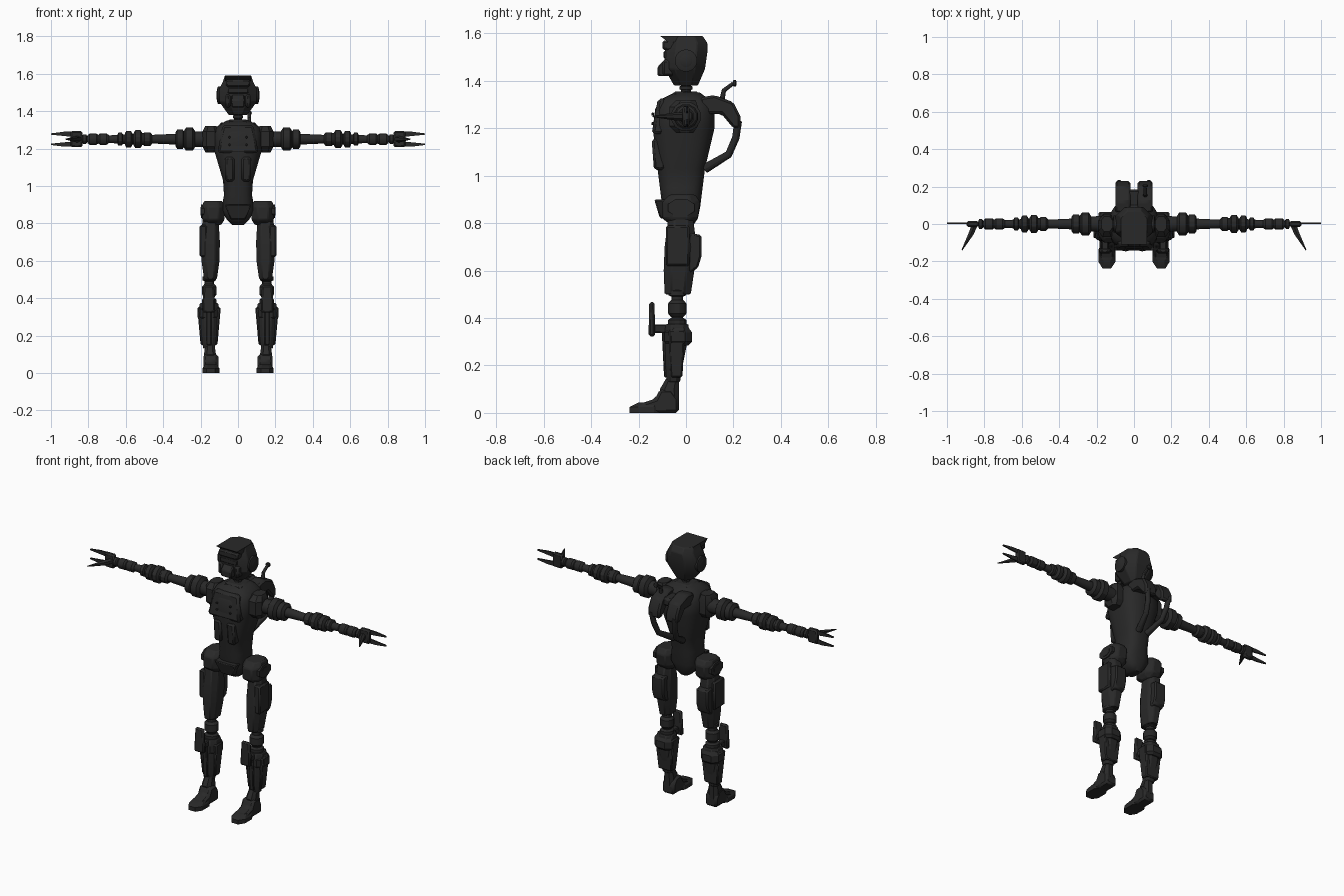
import bpy, bmesh, math
from mathutils import Vector

default_cube = bpy.data.objects.get("Cube")
if default_cube:
    bpy.data.objects.remove(default_cube)

charcoal = bpy.data.materials.new("charcoal_metal")
charcoal.use_nodes = True
grey = .022
charcoal.diffuse_color = (grey, grey, grey, 1)
shader = charcoal.node_tree.nodes["Principled BSDF"]
shader.inputs["Base Color"].default_value = charcoal.diffuse_color


def finish(name, bm, mirror=False, bevel=0, smooth_angle=30):
    bmesh.ops.recalc_face_normals(bm, faces=bm.faces)
    mesh = bpy.data.meshes.new(name)
    bm.to_mesh(mesh)
    bm.free()
    mesh.materials.append(charcoal)
    part = bpy.data.objects.new(name, mesh)
    bpy.context.collection.objects.link(part)
    if bevel:
        modifier = part.modifiers.new("bevel", "BEVEL")
        modifier.width = bevel
        modifier.limit_method = "ANGLE"
    if mirror:
        part.modifiers.new("mirror", "MIRROR")
    bpy.ops.object.select_all(action="DESELECT")
    part.select_set(True)
    bpy.context.view_layer.objects.active = part
    bpy.ops.object.shade_smooth_by_angle(angle=math.radians(smooth_angle))


def skin(name, rings, **options):
    """Join rings of points into a closed tube."""
    bm = bmesh.new()
    loops = [[bm.verts.new(point) for point in ring] for ring in rings]
    count = len(loops[0])
    for low, high in zip(loops, loops[1:]):
        for i in range(count):
            j = (i + 1) % count
            bm.faces.new((low[i], low[j], high[j], high[i]))
    bm.faces.new(loops[0])
    bm.faces.new(loops[-1])
    finish(name, bm, **options)


def circle(sides):
    turns = [math.tau * (i + .5) / sides for i in range(sides)]
    return [(math.cos(turn), math.sin(turn)) for turn in turns]


def loft(name, rows, x=0, sides=8, power=.8, **options):
    """Rows are height, half width, front, back; a low power squares the section."""
    reach = math.cos(math.pi / sides)

    def square(value):
        return math.copysign(abs(value / reach) ** power, value)
    rings = []
    for z, half_width, front, back in rows:
        middle, half_depth = (front + back) / 2, (back - front) / 2
        rings.append([(x + square(c) * half_width, middle + square(s) * half_depth, z)
                      for c, s in circle(sides)])
    skin(name, rings, **options)


def tube(name, path, radii, sides=12, **options):
    """Sweep a circle along a path with a radius at each point."""
    points = [Vector(point) for point in path]
    rings = []
    for i, (point, radius) in enumerate(zip(points, radii)):
        heading = points[min(i + 1, len(points) - 1)] - points[max(i - 1, 0)]
        turn = heading.to_track_quat("Z", "Y")
        rings.append([point + turn @ Vector((radius * c, radius * s, 0))
                      for c, s in circle(sides)])
    skin(name, rings, **options)


def bead(name, centre, axis, radius, width, **options):
    """A drum with chamfered rims."""
    steps = ((-.5, .7), (-.3, 1), (.3, 1), (.5, .7))
    tube(name, [Vector(centre) + Vector(axis) * width * step for step, _ in steps],
         [radius * scale for _, scale in steps], **options)


def box(name, centre, size, taper=1, lean=0, **options):
    """A block whose top is scaled by taper and shifted in y by lean."""
    x, y, z = centre
    w, d, h = (length / 2 for length in size)
    corners = ((-w, -d), (w, -d), (w, d), (-w, d))
    skin(name, [[(x + u, y + v, z - h) for u, v in corners],
                [(x + u * taper, y + v * taper + lean, z + h) for u, v in corners]], **options)


def side_plate(name, outline, inner, outer, **options):
    """Extrude a y, z outline across x."""
    skin(name, [[(x, y, z) for y, z in outline] for x in (inner, outer)], **options)


ACROSS, FORWARD, UP = Vector((1, 0, 0)), Vector((0, -1, 0)), Vector((0, 0, 1))
pair = {"mirror": True}

# Head: faceted helmet, peak, visor, muzzle and ear discs
loft("helmet", [(1.38, .05, -.05, .05), (1.45, .1, -.09, .08), (1.52, .1, -.09, .09),
                (1.56, .08, -.08, .09), (1.59, .07, -.07, .07)], bevel=.004)
side_plate("helmet_peak", [(-.11, 1.59), (-.07, 1.56), (.03, 1.58), (.03, 1.59)], -.07, .07)
box("brow", centre=(0, -.07, 1.55), size=(.13, .06, .04), bevel=.008)
box("visor", centre=(0, -.085, 1.51), size=(.11, .02, .03), bevel=.004)
side_plate("muzzle", [(-.07, 1.42), (-.12, 1.42), (-.12, 1.46), (-.09, 1.49)],
           -.035, .035, bevel=.006)
box("cheek_guard", centre=(.055, -.075, 1.455), size=(.03, .05, .07), bevel=.01, **pair)
bead("ear_disc", centre=(.1, 0, 1.485), axis=ACROSS, radius=.047, width=.025, sides=20, **pair)
bead("ear_hub", centre=(.105, 0, 1.485), axis=ACROSS, radius=.03, width=.02, sides=20, **pair)
tube("neck", [(0, 0, 1.33), (0, 0, 1.4)], [.022, .022])
bead("neck_ring", centre=(0, 0, 1.37), axis=UP, radius=.028, width=.02)

# Torso, waist and pelvis in one smooth shape
loft("torso", [(.79, .03, -.05, .03), (.82, .06, -.09, .05), (.87, .09, -.1, .06),
               (.95, .075, -.11, .07), (1.03, .08, -.12, .08), (1.2, .13, -.14, .12),
               (1.28, .13, -.13, .12), (1.32, .11, -.11, .1), (1.35, .06, -.05, .06)],
     sides=20, power=.7, smooth_angle=50)
box("chest_plate", centre=(0, -.12, 1.25), size=(.22, .05, .15), taper=.75, lean=.02, bevel=.012)
box("abdomen_plate", centre=(.045, -.11, 1.09), size=(.05, .05, .13), lean=-.01, bevel=.01, **pair)
box("collar", centre=(0, 0, 1.335), size=(.14, .14, .04), taper=.75, bevel=.008)
for height in (1.22, 1.26):
    bead("chest_bolt", (.045, -.14, height), axis=FORWARD, radius=.006, width=.012, **pair)
box("belt_plate", centre=(0, -.08, .86), size=(.08, .06, .08), taper=1.8, bevel=.006)

# Back unit with twin housings, curved struts and a hose
side_plate("back_housing", [(.06, 1.33), (.12, 1.34), (.2, 1.31), (.23, 1.25), (.23, 1.2),
                            (.2, 1.2), (.15, 1.26), (.06, 1.26)], .02, .1, bevel=.01, **pair)
box("back_bridge", centre=(0, .13, 1.29), size=(.08, .11, .05), bevel=.012)
tube("back_strut", [(.08, .22, 1.23), (.07, .21, 1.16), (.06, .18, 1.09), (.03, .08, 1.03)],
     [.016, .016, .016, .02], **pair)
tube("hose", [(.06, .15, 1.31), (.06, .16, 1.36), (.06, .2, 1.39)], [.012, .01, .008])
bead("hose_end", centre=(.06, .205, 1.39), axis=FORWARD, radius=.014, width=.015)

# Shoulders, then arms as tapering rods strung with joint drums
loft("shoulder_block", [(1.18, .03, -.04, .03), (1.21, .045, -.07, .05),
                        (1.29, .045, -.07, .05), (1.32, .03, -.04, .04)], x=.145, **pair)
arm_height = UP * 1.25


def along_arm(distance):
    return ACROSS * distance + arm_height


def arm_rod(name, start, end, thick, thin):
    tube(name, [along_arm(start), along_arm(end)], [thick, thin], **pair)


arm_rod("shoulder_axle", start=.12, end=.24, thick=.045, thin=.042)
arm_rod("upper_arm", start=.24, end=.5, thick=.034, thin=.022)
arm_rod("forearm", start=.5, end=.7, thick=.034, thin=.02)
arm_rod("wrist", start=.7, end=.87, thick=.024, thin=.012)
for joint, distance, radius, width in (
        ("shoulder_drum", .26, .064, .06), ("shoulder_ring", .31, .053, .05),
        ("arm_band", .485, .038, .05), ("elbow_drum", .535, .05, .045),
        ("elbow_ring", .585, .046, .04), ("forearm_band", .63, .036, .03),
        ("wrist_drum", .72, .031, .06), ("wrist_ring", .775, .031, .06),
        ("wrist_end", .82, .027, .025)):
    bead(joint, along_arm(distance), axis=ACROSS, radius=radius, width=width, **pair)

# Hands: palm, two blade fingers and an angled thumb
box("palm", centre=along_arm(.863), size=(.065, .03, .085), bevel=.008, **pair)
for finger, side in (("upper_finger", 1), ("lower_finger", -1)):
    blade = [(.86, .01), (1, .024), (1, .031), (.93, .04), (.86, .04)]
    skin(finger, [[along_arm(x) + UP * side * rise - FORWARD * y for x, rise in blade]
                  for y in (0, .008)], **pair)
tube("thumb", [(.85, 0, 1.25), (.87, -.05, 1.25), (.92, -.14, 1.25)], [.018, .016, .003],
     sides=6, **pair)

# Hips with octagonal caps
loft("hip_drum", [(.79, .04, -.06, .02), (.82, .06, -.1, .05), (.89, .06, -.1, .06),
                  (.92, .05, -.07, .04)], x=.132, bevel=.006, **pair)
for cap, scale in (("hip_cap", 1), ("hip_hub", .6)):
    side_plate(cap, [(-.02 + .06 * scale * c, .865 + .04 * scale * s) for c, s in circle(8)],
               .18, .204 - scale * .006, **pair)

# Thighs with outer and rear panels
loft("thigh", [(.5, .034, -.09, .02), (.6, .048, -.094, .035), (.7, .05, -.09, .045),
               (.82, .043, -.075, .03)], x=.147, bevel=.005, **pair)
box("thigh_panel", centre=(.185, -.035, .705), size=(.04, .1, .17), bevel=.008, **pair)
side_plate("thigh_rear_panel", [(.01, .59), (.05, .61), (.065, .66), (.065, .75), (.01, .76)],
           .11, .19, bevel=.008, **pair)

# Knees: slim post, joint drums and a guard standing in front
knee = Vector((.153, -.037, .44))
tube("knee_post", [knee - UP * .08, knee + UP * .08], [.026, .026], **pair)
bead("knee_drum", knee, axis=UP, radius=.04, width=.07, **pair)
bead("knee_base", knee - UP * .06, axis=UP, radius=.04, width=.04, **pair)
bead("knee_top", knee + UP * .065, axis=UP, radius=.038, width=.03, **pair)
box("knee_guard", centre=(.156, -.144, .395), size=(.07, .028, .145), taper=.8, bevel=.008, **pair)
box("knee_bracket", centre=(.155, -.09, .355), size=(.035, .1, .035), bevel=.005, **pair)

# Shins with a top collar, side rails and a front ridge
loft("shin", [(.13, .03, -.08, -.025), (.17, .038, -.085, -.02), (.34, .055, -.09, .014),
              (.375, .048, -.085, .01)], x=.155, bevel=.004, **pair)
loft("shin_collar", [(.285, .049, -.08, .01), (.3, .06, -.09, .025), (.34, .06, -.09, .025),
                     (.36, .048, -.07, .01)], x=.157, **pair)
box("shin_rails", centre=(.155, -.04, .25), size=(.09, .05, .2), taper=1.4, bevel=.006, **pair)
box("shin_ridge", centre=(.156, -.08, .25), size=(.027, .025, .2), lean=-.01, bevel=.004, **pair)

# Feet: ankle, heel block and wedge toe
loft("ankle", [(.05, .033, -.1, -.03), (.1, .032, -.11, -.03), (.16, .023, -.075, -.03)],
     x=.15, **pair)
side_plate("foot", [(-.03, 0), (-.03, .06), (-.06, .1), (-.11, .1), (-.13, .06), (-.19, .04),
                    (-.19, 0)], .105, .185, bevel=.012, **pair)
loft("toe", [(0, .045, -.238, -.1), (.025, .045, -.238, -.1), (.044, .033, -.2, -.1)],
     x=.145, **pair)
